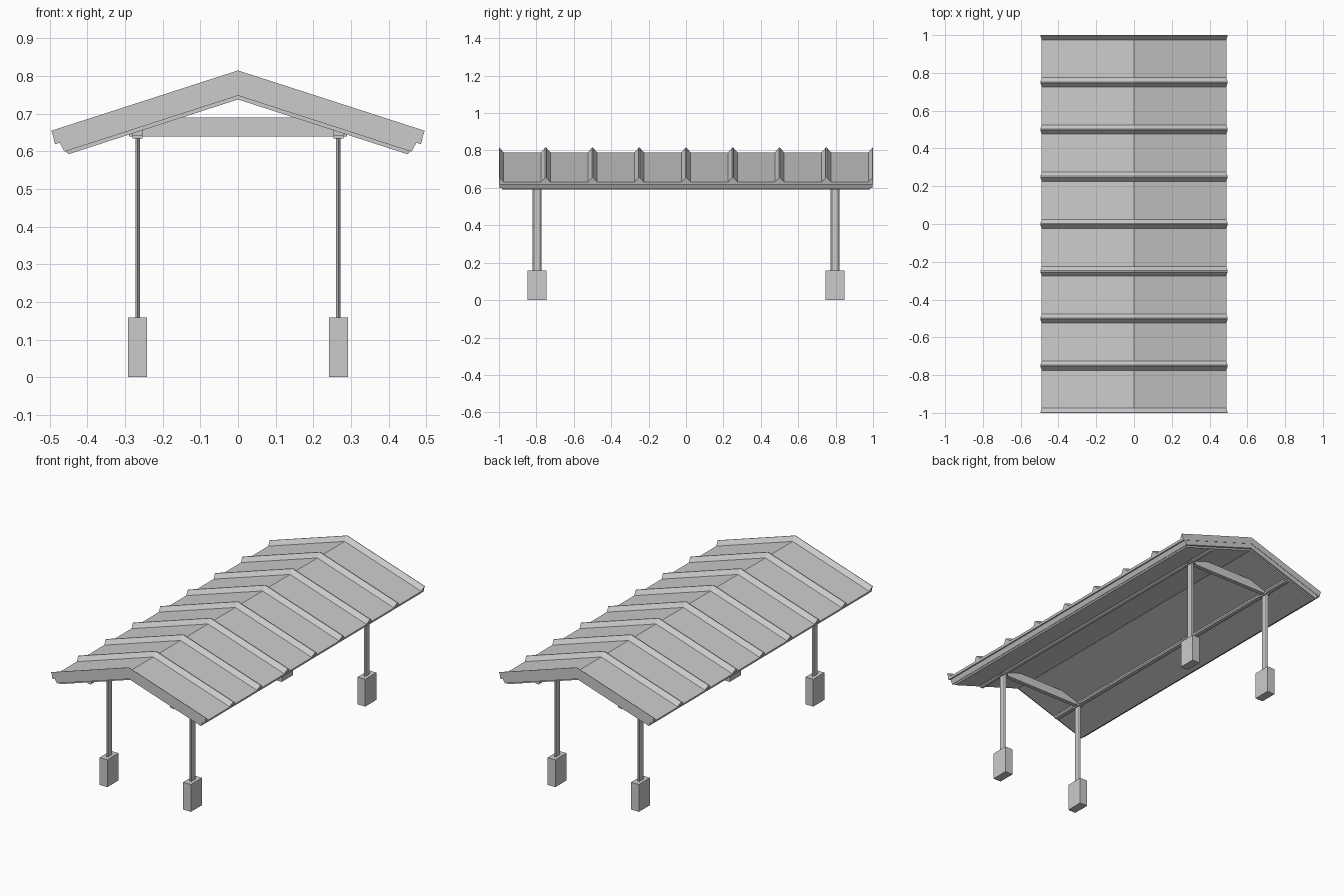
import bpy

if "Cube" in bpy.data.objects:
    bpy.data.objects.remove(bpy.data.objects["Cube"])

SLOPE = 0.323


def mesh_object(name, verts, faces):
    me = bpy.data.meshes.new(name)
    me.from_pydata(verts, [], faces)
    me.validate()
    ob = bpy.data.objects.new(name, me)
    bpy.context.collection.objects.link(ob)
    return ob


def prism(name, loops):
    """Closed solid through a series of equal-length vertex loops."""
    n, m = len(loops[0]), len(loops)
    verts = [v for loop in loops for v in loop]
    faces = [tuple(reversed(range(n))), tuple(range((m - 1) * n, m * n))]
    for k in range(m - 1):
        for i in range(n):
            j = (i + 1) % n
            faces.append((k * n + i, k * n + j, (k + 1) * n + j, (k + 1) * n + i))
    ob = mesh_object(name, verts, faces)
    # consistent outward normals
    import bmesh
    bm = bmesh.new()
    bm.from_mesh(ob.data)
    bmesh.ops.recalc_face_normals(bm, faces=bm.faces)
    bm.to_mesh(ob.data)
    bm.free()
    return ob


def box(name, x, y, z0, z1, wx, wy):
    ring = [(-1, -1), (1, -1), (1, 1), (-1, 1)]
    return prism(name, [[(x + a * wx / 2, y + b * wy / 2, z) for a, b in ring] for z in (z0, z1)])


def roof_layer(name, top, bottom, x_top, x_bottom, half_len):
    """Chevron slab given by its ridge heights and eave positions."""
    prof = [(-x_top, top - SLOPE * x_top), (0, top), (x_top, top - SLOPE * x_top),
            (x_bottom, bottom - SLOPE * x_bottom), (0, bottom), (-x_bottom, bottom - SLOPE * x_bottom)]
    return prism(name, [[(x, y, z) for x, z in prof] for y in (-half_len, half_len)])


# Roof: sheet, fascia layer and soffit layer
roof_layer("roof_sheet", 0.790, 0.776, 0.490, 0.486, 1.0)
roof_layer("roof_fascia", 0.776, 0.748, 0.474, 0.461, 0.998)
roof_layer("roof_soffit", 0.748, 0.738, 0.458, 0.450, 0.985)

# Triangular standing ribs, halved at both roof ends
for i in range(9):
    yc = -1 + 0.25 * i
    a, b = max(-1, yc - 0.03), min(1, yc + 0.03)
    loops = []
    for s in (-1, 0, 1):
        xb, xt = s * 0.487, s * 0.496
        zb, zt = 0.784 - SLOPE * abs(xb), 0.815 - SLOPE * abs(xt)
        t0, t1 = max(-1, yc - 0.003), min(1, yc + 0.003)
        loops.append([(xb, a, zb), (xb, b, zb), (xt, t1, zt), (xt, t0, zt)])
    prism(f"roof_rib_{i + 1}", loops)

# Purlins along the roof, tops following the slope
for s in (-1, 1):
    prof = [(0.257, 0.641), (0.276, 0.641), (0.288, 0.648), (0.288, 0.660), (0.252, 0.670), (0.252, 0.648)]
    prism("purlin", [[(s * x, y, z) for x, z in prof] for y in (-0.98, 0.98)])

for t in (-1, 1):
    y = t * 0.797
    # Tie beam with ends cut to the roof pitch
    prof = [(-0.29, 0.640), (0.29, 0.640), (0.29, 0.652), (0.165, 0.690), (-0.165, 0.690), (-0.29, 0.652)]
    prism("tie_beam", [[(x, y + d, z) for x, z in prof] for d in (-0.012, 0.012)])
    for s in (-1, 1):
        x = s * 0.267
        # Chamfered flat post, cap plate and footing
        ring = [(-0.006, -0.017), (0, -0.025), (0.006, -0.017), (0.006, 0.017), (0, 0.025), (-0.006, 0.017)]
        prism("post", [[(x + a, y + b, z) for a, b in ring] for z in (0.155, 0.640)])
        box("post_cap", x, y, 0.634, 0.648, 0.026, 0.055)
        box("footing", x, y, 0.0, 0.158, 0.05, 0.102)
